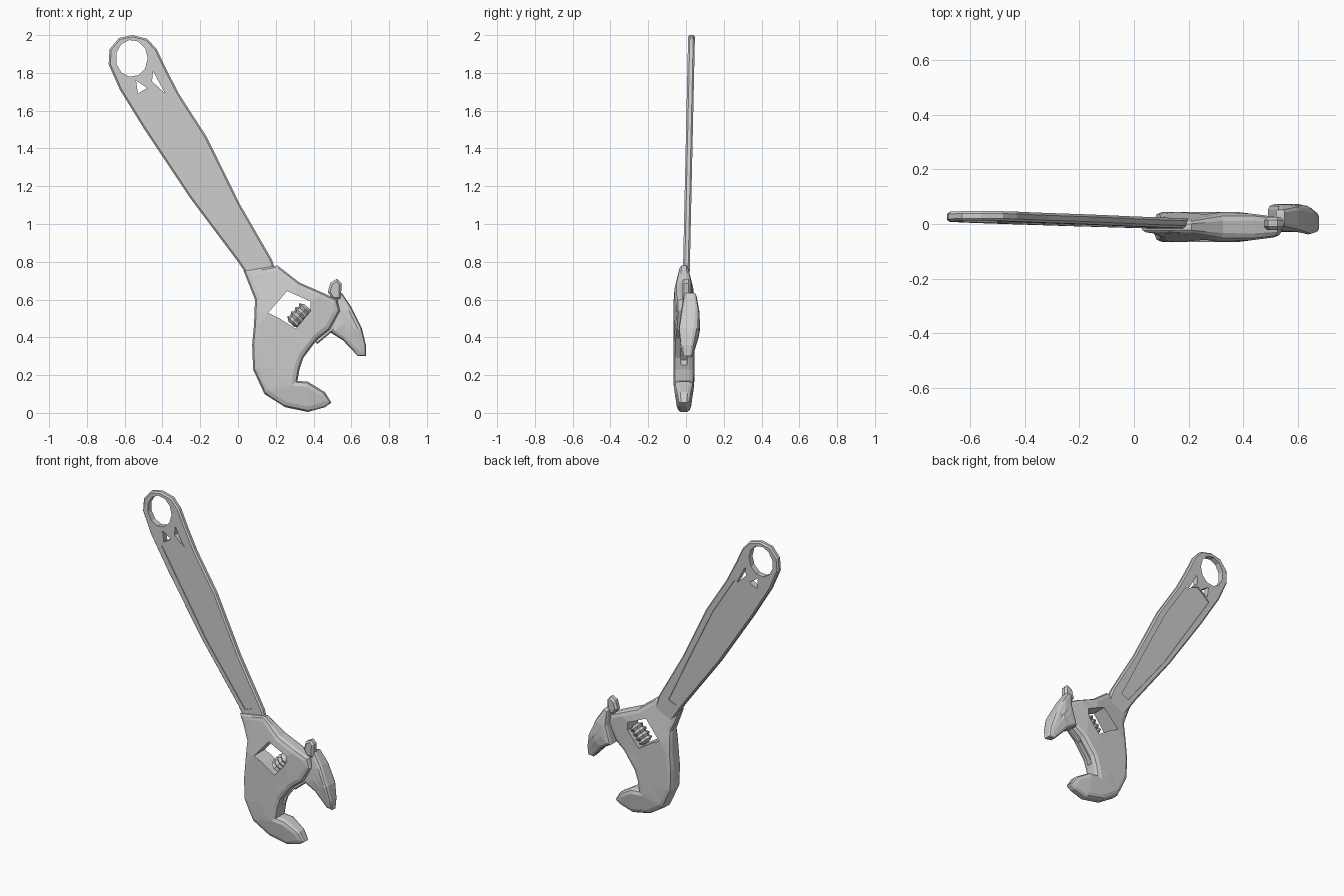
import bpy, bmesh, math
from mathutils import Vector

if "Cube" in bpy.data.objects:
    bpy.data.objects.remove(bpy.data.objects["Cube"])


def prism(name, pts, y0, y1, bevel=0.0, segments=1):
    """Extrude an x-z outline from y0 to y1 and bevel the rim of both caps."""
    bm = bmesh.new()
    a = [bm.verts.new((x, y0, z)) for x, z in pts]
    b = [bm.verts.new((x, y1, z)) for x, z in pts]
    n = len(pts)
    caps = [bm.faces.new(a), bm.faces.new(b[::-1])]
    for i in range(n):
        bm.faces.new((a[i], b[i], b[(i + 1) % n], a[(i + 1) % n]))
    bmesh.ops.recalc_face_normals(bm, faces=bm.faces[:])
    if bevel:
        rim = list({e for f in caps for e in f.edges})
        bmesh.ops.bevel(bm, geom=rim, offset=bevel, segments=segments,
                        profile=0.5, affect='EDGES', clamp_overlap=True)
    me = bpy.data.meshes.new(name)
    bm.to_mesh(me)
    bm.free()
    ob = bpy.data.objects.new(name, me)
    bpy.context.collection.objects.link(ob)
    return ob


def cut(ob, cutters):
    """Subtract prisms given as (outline, y0, y1)."""
    helpers = []
    for pts, y0, y1 in cutters:
        c = prism("cutter", pts, y0, y1)
        c.hide_render = True
        m = ob.modifiers.new("cut", 'BOOLEAN')
        m.operation, m.solver, m.object = 'DIFFERENCE', 'EXACT', c
        helpers.append(c)
    bpy.context.view_layer.update()
    dg = bpy.context.evaluated_depsgraph_get()
    me = bpy.data.meshes.new_from_object(ob.evaluated_get(dg))
    ob.modifiers.clear()
    ob.data = me
    for c in helpers:
        bpy.data.objects.remove(c)


def facet(ob, shape, longest=0.13):
    """Triangulate, split long edges, then reshape y by a function."""
    bm = bmesh.new()
    bm.from_mesh(ob.data)
    for _ in range(3):
        bmesh.ops.triangulate(bm, faces=bm.faces[:])
        long_edges = [e for e in bm.edges if e.calc_length() > longest]
        if long_edges:
            bmesh.ops.subdivide_edges(bm, edges=long_edges, cuts=1)
    bmesh.ops.triangulate(bm, faces=bm.faces[:])
    for v in bm.verts:
        v.co.y = shape(v.co.x, v.co.y, v.co.z)
    bm.to_mesh(ob.data)
    bm.free()


def clamp(t):
    return max(0.0, min(1.0, t))


# Handle with hanging ring, recessed web and two small openings
handle = prism("handle", [
    (0.12, 0.62), (0.0, 0.80), (-0.255, 1.14), (-0.495, 1.50), (-0.625, 1.71),
    (-0.685, 1.845), (-0.68, 1.925), (-0.63, 1.985), (-0.56, 2.0), (-0.48, 1.98),
    (-0.43, 1.925), (-0.38, 1.82), (-0.31, 1.685), (-0.165, 1.46), (0.01, 1.105),
    (0.18, 0.81), (0.21, 0.72)], -0.018, 0.018, 0.009)
ring_hole = [(-0.563 + 0.085 * math.cos(i * math.tau / 11),
              1.877 + 0.098 * math.sin(i * math.tau / 11)) for i in range(11)]
web = [(-0.545, 1.66), (-0.215, 1.14), (0.06, 0.78), (0.11, 0.80),
       (-0.04, 1.11), (-0.215, 1.46), (-0.37, 1.70), (-0.46, 1.73)]
cut(handle, [
    (ring_hole, -0.1, 0.1),
    (web, 0.012, 0.1), (web, -0.1, -0.012),
    ([(-0.54, 1.76), (-0.48, 1.72), (-0.53, 1.69)], -0.1, 0.1),
    ([(-0.45, 1.81), (-0.385, 1.69), (-0.455, 1.755)], -0.1, 0.1)])
facet(handle, lambda x, y, z: y + 0.003 + (z - 0.8) * 0.022, 0.3)

# Head with fixed jaw, worm window and slide groove
head = prism("head", [
    (0.03, 0.75), (0.09, 0.60), (0.085, 0.47), (0.075, 0.36), (0.08, 0.23),
    (0.14, 0.10), (0.25, 0.03), (0.37, 0.005), (0.46, 0.03), (0.495, 0.055),
    (0.46, 0.11), (0.37, 0.165), (0.315, 0.17), (0.325, 0.23), (0.345, 0.29),
    (0.42, 0.39), (0.485, 0.44), (0.54, 0.54), (0.525, 0.60), (0.44, 0.64),
    (0.325, 0.69), (0.21, 0.78)], -0.055, 0.055, 0.028, 2)
cut(head, [
    ([(0.16, 0.53), (0.26, 0.645), (0.385, 0.59), (0.385, 0.54),
      (0.305, 0.445), (0.22, 0.50)], -0.2, 0.2),
    ([(0.30, 0.28), (0.37, 0.22), (0.57, 0.47), (0.48, 0.51)], -0.016, 0.016)])


def head_shape(x, y, z):
    s = -0.5 * x + 0.866 * z                      # distance along the handle
    k = 1 - 0.6 * clamp((s - 0.38) / 0.2)         # thin towards the handle
    k *= 0.6 + 0.4 * clamp(z / 0.15)              # thin towards the bottom
    k *= 1 - 0.35 * clamp((x - 0.38) / 0.15)      # thin towards the mouth
    return y * k - 0.011


facet(head, head_shape)

# Moving jaw with its slide bar and end stub
jaw = prism("moving_jaw", [
    (0.49, 0.425), (0.525, 0.54), (0.52, 0.63), (0.55, 0.635), (0.60, 0.56),
    (0.655, 0.45), (0.677, 0.36), (0.677, 0.30), (0.635, 0.30), (0.555, 0.385)],
    -0.052, 0.052, 0.03, 2)


def jaw_shape(x, y, z):
    k = 0.45 + 0.55 * clamp((z - 0.28) / 0.16)
    k *= 1 - 0.35 * clamp((z - 0.52) / 0.1)
    return y * k + 0.022 - 0.018 * clamp((x - 0.6) / 0.08)


facet(jaw, jaw_shape)
prism("jaw_slide", [(0.38, 0.40), (0.42, 0.365), (0.57, 0.49), (0.53, 0.56)],
      -0.024, 0.006, 0.006)
prism("jaw_stub", [(0.475, 0.64), (0.49, 0.69), (0.525, 0.71), (0.548, 0.685),
                   (0.545, 0.60), (0.50, 0.60)], -0.022, 0.026, 0.012)

# Ridged worm screw in the window
bm = bmesh.new()
axis = Vector((0.68, 0, 0.73)).normalized()
side = Vector((axis.z, 0, -axis.x))
centre = Vector((0.325, -0.011, 0.515))
radii = [0.02, 0.045, 0.034, 0.047, 0.034, 0.047, 0.034, 0.045, 0.02]
N = 8
rings = []
for i, r in enumerate(radii):
    p = centre + axis * (i / (len(radii) - 1) - 0.5) * 0.125
    rings.append([bm.verts.new(p + side * r * math.cos(j * math.tau / N)
                               + Vector((0, 1, 0)) * r * math.sin(j * math.tau / N))
                  for j in range(N)])
for a, b in zip(rings, rings[1:]):
    for j in range(N):
        bm.faces.new((a[j], a[(j + 1) % N], b[(j + 1) % N], b[j]))
bm.faces.new(rings[0])
bm.faces.new(rings[-1])
bmesh.ops.recalc_face_normals(bm, faces=bm.faces[:])
me = bpy.data.meshes.new("worm_screw")
bm.to_mesh(me)
bm.free()
bpy.context.collection.objects.link(bpy.data.objects.new("worm_screw", me))
